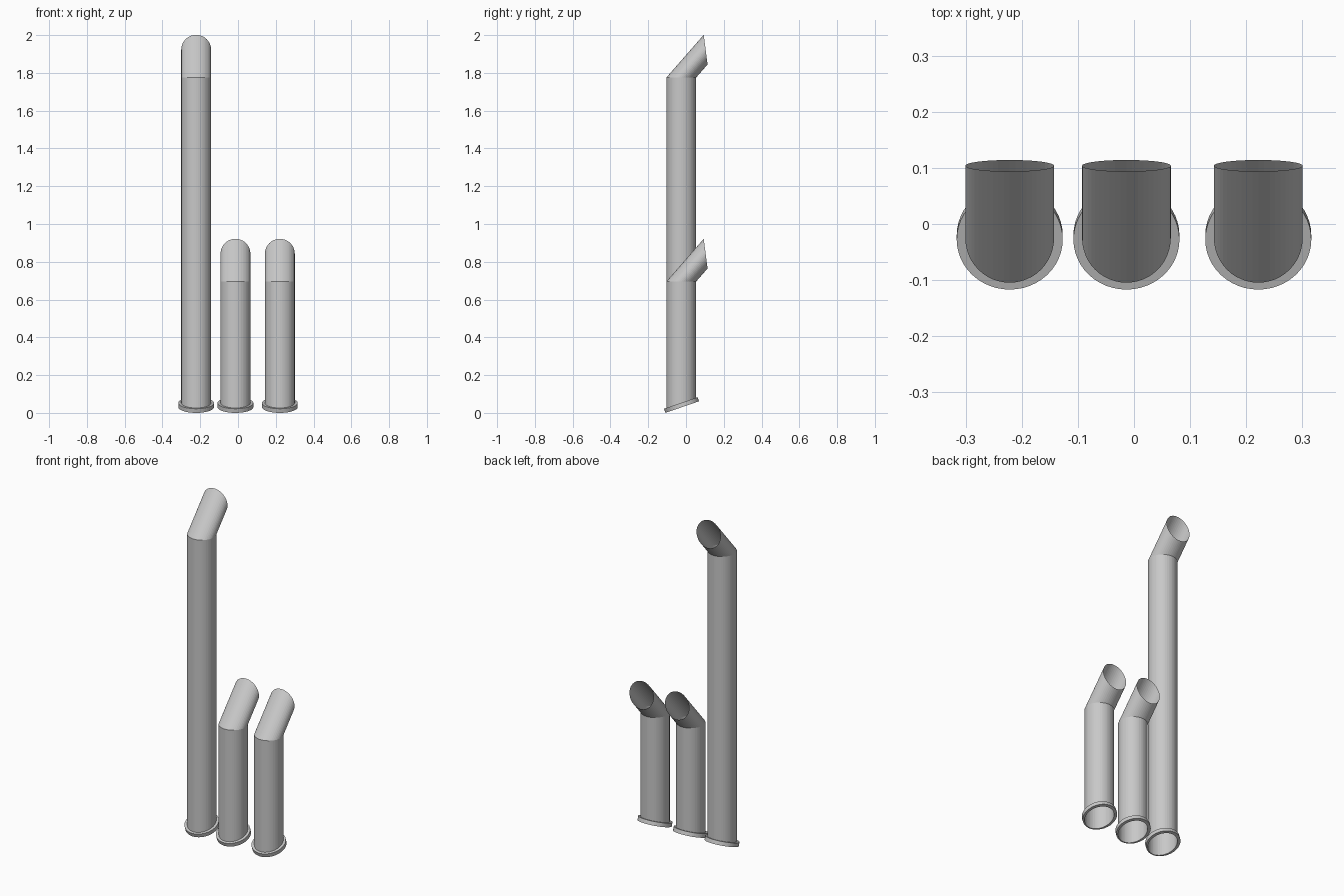
import bpy, bmesh, math

if "Cube" in bpy.data.objects:
    bpy.data.objects.remove(bpy.data.objects["Cube"])

SIDES = 48
R = 0.079            # pipe radius
RF = 0.0945          # flange radius
PY = -0.0255         # pipe centre in y
FY = -0.020          # flange centre in y (lower face)
TILT = math.radians(19)
THICK = 0.023        # flange thickness
SLOPE = 1.142        # rise of the bent outlet per unit of y

metal = bpy.data.materials.new("light grey metal")
metal.diffuse_color = (0.58, 0.58, 0.58, 1)
metal.use_nodes = True
metal.node_tree.nodes["Principled BSDF"].inputs["Base Color"].default_value = metal.diffuse_color

angles = [2 * math.pi * i / SIDES for i in range(SIDES)]
FZ = RF * math.sin(TILT)


def base_z(y, lift=0.0):
    """Height of the tilted flange plane at y, raised along its normal."""
    return FZ + (y - FY) * math.tan(TILT) + lift / math.cos(TILT)


def pipe_ring(x, zfun):
    out = []
    for a in angles:
        y = PY + R * math.sin(a)
        out.append((x + R * math.cos(a), y, zfun(y)))
    return out


def flange_ring(x, lift):
    out = []
    for a in angles:
        v = RF * math.sin(a)
        out.append((x + RF * math.cos(a),
                    FY + v * math.cos(TILT) - lift * math.sin(TILT),
                    FZ + v * math.sin(TILT) + lift * math.cos(TILT)))
    return out


def outlet_ring(x, bend):
    """Slide the bend circle along the outlet direction to the cut plane."""
    y0, z0, y1, z1 = 0.094, 0.225, 0.114, 0.07     # top and bottom of the cut
    k = (y1 - y0) / (z1 - z0)
    out = []
    for a in angles:
        y = PY + R * math.sin(a)
        t = (y0 - y - k * z0) / (1 - k * SLOPE)
        out.append((x + R * math.cos(a), y + t, bend + t * SLOPE))
    return out


def loft(name, rings):
    bm = bmesh.new()
    loops = [[bm.verts.new(p) for p in ring] for ring in rings]
    for lo, hi in zip(loops, loops[1:]):
        for i in range(SIDES):
            j = (i + 1) % SIDES
            bm.faces.new((lo[i], lo[j], hi[j], hi[i]))
    mesh = bpy.data.meshes.new(name)
    bm.to_mesh(mesh)
    bm.free()
    mesh.materials.append(metal)
    ob = bpy.data.objects.new(name, mesh)
    bpy.context.collection.objects.link(ob)


for label, x, bend in (("tall", -0.2215, 1.775),
                       ("middle", -0.0135, 0.695),
                       ("right", 0.2215, 0.695)):
    # open pipe with mitred, slanted outlet
    loft(label + "_pipe", [pipe_ring(x, base_z),
                           pipe_ring(x, lambda y: bend),
                           outlet_ring(x, bend)])
    # tilted flange around the foot
    loft(label + "_flange", [pipe_ring(x, base_z),
                             flange_ring(x, 0), flange_ring(x, THICK),
                             pipe_ring(x, lambda y: base_z(y, THICK))])
